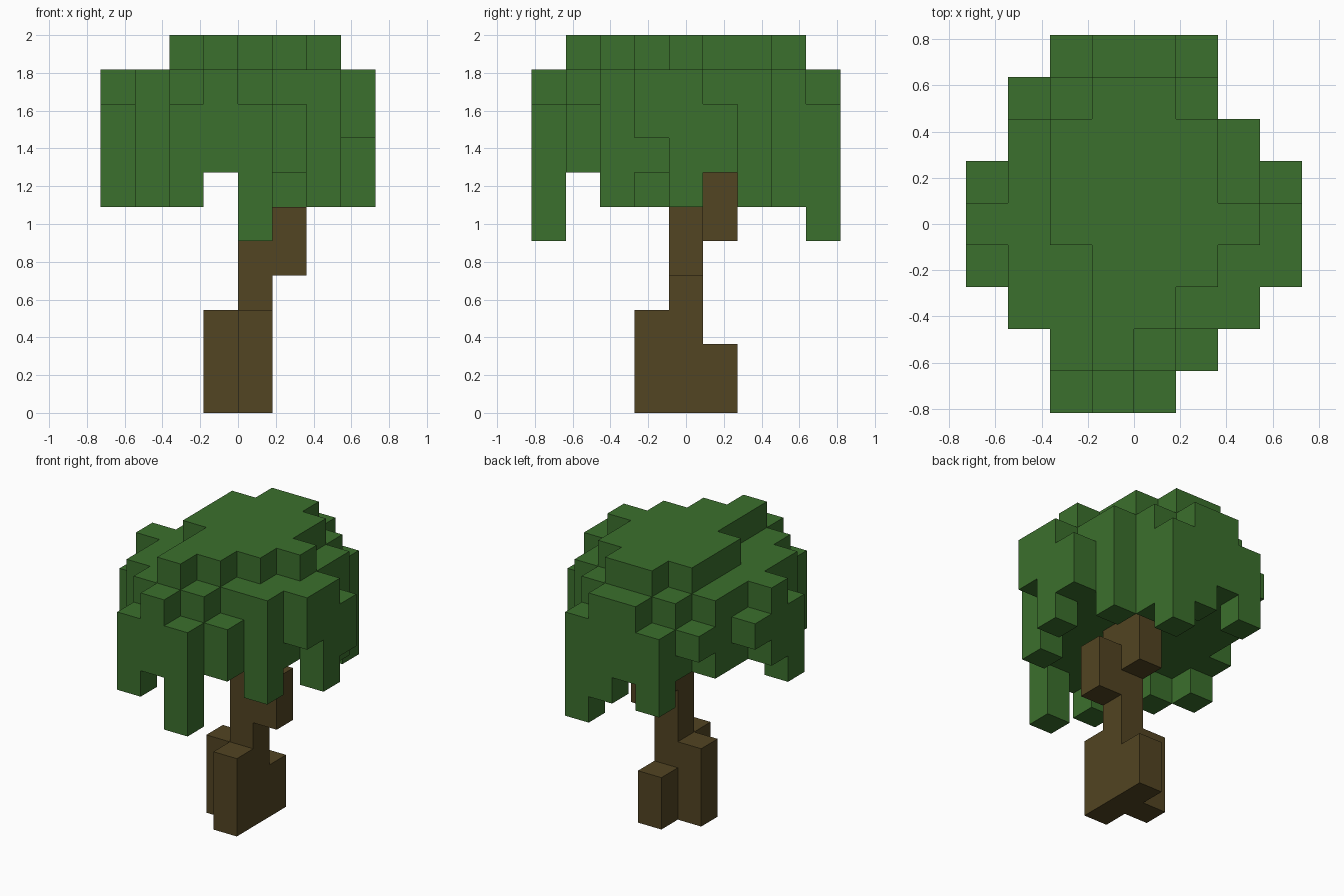
import bpy
import bmesh
import math
from mathutils import Vector

if "Cube" in bpy.data.objects:
    bpy.data.objects.remove(bpy.data.objects["Cube"])

UNIT = 2 / 11                      # edge of one block
ORIGIN = Vector((-4, -4.5, 0))     # grid corner, in blocks


def material(name, color):
    mat = bpy.data.materials.new(name)
    mat.use_nodes = True
    mat.diffuse_color = color
    mat.node_tree.nodes["Principled BSDF"].inputs["Base Color"].default_value = color
    return mat


def block_object(name, cells, mat):
    """Skin a set of grid cells with only its outer faces."""
    bm = bmesh.new()
    for cell in cells:
        low = Vector(cell)
        for axis in range(3):
            u, v = Vector(), Vector()
            u[(axis + 1) % 3] = v[(axis + 2) % 3] = 1
            for side in (0, 1):
                step = Vector()
                step[axis] = 1 if side else -1
                if tuple(int(c) for c in low + step) in cells:
                    continue
                base = low.copy()
                base[axis] += side
                ring = [base, base + u, base + u + v, base + v]
                if not side:
                    ring.reverse()
                bm.faces.new([bm.verts.new((p + ORIGIN) * UNIT) for p in ring])
    bmesh.ops.remove_doubles(bm, verts=bm.verts, dist=UNIT / 100)
    # merge flat neighbours into large clean faces
    bmesh.ops.dissolve_limit(bm, angle_limit=math.radians(1),
                             verts=bm.verts, edges=bm.edges)
    mesh = bpy.data.meshes.new(name)
    bm.to_mesh(mesh)
    bm.free()
    mesh.materials.append(mat)
    obj = bpy.data.objects.new(name, mesh)
    bpy.context.collection.objects.link(obj)
    return obj


def column(x, y, bottom, top):
    return {(x, y, z) for z in range(bottom, top)}


bark = material("bark_brown", (0.084, 0.058, 0.016, 1))
leaf = material("leaf_green", (0.044, 0.160, 0.026, 1))

# Trunk: root blocks, bent stem, side branch and rear branch
trunk = (column(4, 3, 0, 3) | column(3, 4, 0, 3) | column(4, 5, 0, 2)
         | column(4, 4, 0, 7) | column(5, 4, 4, 6) | column(4, 5, 5, 7))
block_object("trunk", trunk, bark)

# Crown: plan maps, rows run front to back, columns right to left side.
# Upper map: low, middle, high tops. Lower map: a hangs lowest, d highest.
TOPS = {"l": 9, "m": 10, "h": 11}
BOTTOMS = {"a": 5, "b": 6, "c": 7, "d": 8}
crown_tops = ["..lml...",
              "..mhml..",
              ".mmhhmm.",
              "lmmhhhmm",
              "mmhhhhhm",
              "lmhhhhml",
              ".mhhhhm.",
              ".lmhhm..",
              "..lmml.."]
crown_bottoms = ["..bca...",
                 "..cccc..",
                 ".bccccb.",
                 "bccccccd",
                 "cccccccb",
                 "dccccccc",
                 ".cccccb.",
                 ".dcccb..",
                 "..bcba.."]
crown = set()
for y, (tops, bottoms) in enumerate(zip(crown_tops, crown_bottoms)):
    for x, (t, b) in enumerate(zip(tops, bottoms)):
        if t != ".":
            crown |= column(x, y, BOTTOMS[b], TOPS[t])
block_object("leaf_crown", crown, leaf)
